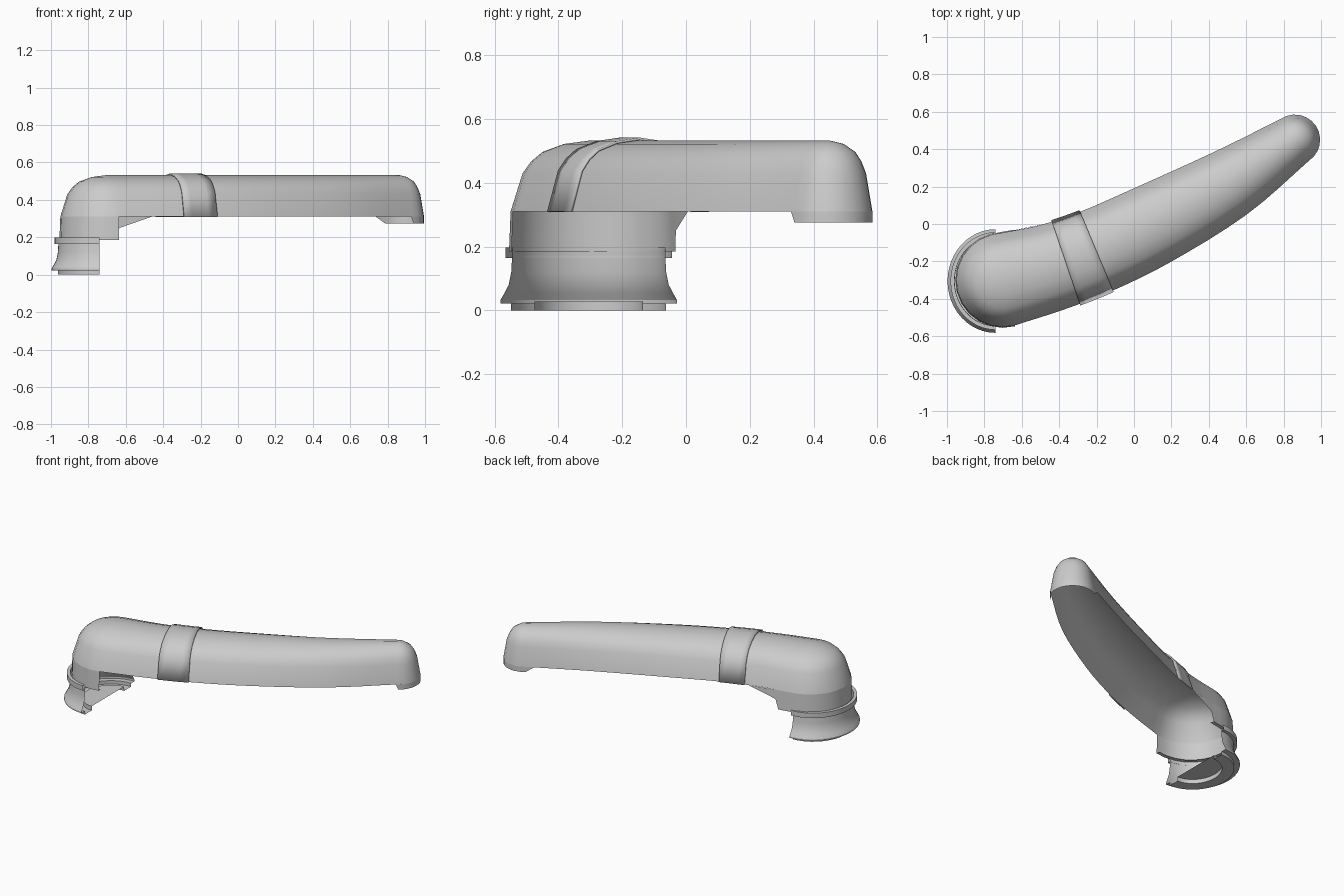
import bpy, bmesh
from math import sin, cos, pi, radians
from mathutils import Vector

if "Cube" in bpy.data.objects:
    bpy.data.objects.remove(bpy.data.objects["Cube"])

# Plan spine: x, y, half width
SPINE = [Vector(p) for p in [(-.70, -.30, .25), (-.45, -.235, .235), (-.20, -.145, .228),
                             (.10, -.005, .22), (.50, .21, .19), (.86, .45, .135)]]
PTS = [2 * SPINE[0] - SPINE[1]] + SPINE + [2 * SPINE[-1] - SPINE[-2]]
# Cross-section: width scale, height
SECTION = [(1, .31), (.85, .43), (.74, .468), (.6, .497), (.33, .522), (0, .533)]
LAST = len(SPINE) - 1


def spine(t):
    """Smooth spine point and its plan tangent."""
    i = min(int(t), LAST - 1)
    u = t - i
    a, b, c, d = PTS[i:i + 4]
    k1, k2, k3 = c - a, 2 * a - 5 * b + 4 * c - d, 3 * b - a - 3 * c + d
    p = b + .5 * (k1 * u + k2 * u * u + k3 * u ** 3)
    g = .5 * (k1 + 2 * k2 * u + 3 * k3 * u * u)
    return p, Vector((g.x, g.y)).normalized()


def edge(t, angle, s, z):
    """Outline point: angle from the spine direction, s scales the width."""
    p, g = spine(t)
    r = p.z * s
    c, n = cos(radians(angle)), sin(radians(angle))
    return (p.x + r * (g.x * c - g.y * n), p.y + r * (g.y * c + g.x * n), z)


def grid(name, rows, closed=False, thick=0):
    bm = bmesh.new()
    vs = [[bm.verts.new(p) for p in row] for row in rows]
    n = len(rows[0])
    for a, b in zip(vs, vs[1:]):
        for i in range(n if closed else n - 1):
            j = (i + 1) % n
            bm.faces.new((a[i], a[j], b[j], b[i]))
    bmesh.ops.remove_doubles(bm, verts=bm.verts, dist=1e-5)
    bmesh.ops.recalc_face_normals(bm, faces=bm.faces)
    me = bpy.data.meshes.new(name)
    bm.to_mesh(me)
    bm.free()
    ob = bpy.data.objects.new(name, me)
    bpy.context.collection.objects.link(ob)
    if thick:
        m = ob.modifiers.new("thickness", 'SOLIDIFY')
        m.thickness = thick
    bpy.context.view_layer.objects.active = ob
    ob.select_set(True)
    bpy.ops.object.shade_smooth_by_angle(angle=radians(28))
    ob.select_set(False)
    return ob


# Arm: hollow shell, open underneath
side = [i * LAST / 20 for i in range(21)]
tip_arc = [(LAST, a) for a in range(-75, 90, 15)]
base_arc = [(0, a) for a in range(105, 270, 15)]
loop = [(t, -90) for t in side] + tip_arc + [(t, 90) for t in side[::-1]] + base_arc
grid("arm_shell", [[edge(t, a, s, z) for t, a in loop] for s, z in SECTION], closed=True)

# Skirt hanging from the rounded tip
tip = [(LAST - .03, -90, .31), (LAST, -88, .275)] + [(t, a, .275) for t, a in tip_arc]
tip += [(LAST, 90, .275), (LAST - .12, 90, .31)]
grid("tip_skirt", [[edge(t, a, 1, .31) for t, a, z in tip],
                   [edge(t, a, 1, z) for t, a, z in tip]])

# Neck wall round the base end, with a sloping tail at the back and an inner lip
neck = [(1.25, 90, .31), (.5, 90, .25), (.42, 90, .185), (.2, 90, .185), (0, 90, .185)]
neck += [(t, a, .185) for t, a in base_arc] + [(0, 270, .185)]
grid("neck_wall", [[edge(t, a, 1, .31) for t, a, z in neck],
                   [edge(t, a, 1 + .16 * (.31 - z), z) for t, a, z in neck]])
lip = neck[2:]
grid("neck_lip", [[edge(t, a, s, z) for t, a, z in lip] for s, z in
                  [(1.02, .185), (1.02, .177), (.92, .177), (.92, .185)]])

# Strap across the arm
strap_t = [1.35 + .65 * i / 4 for i in range(5)]
arch = [(-90, s, z) for s, z in SECTION] + [(90, s, z) for s, z in SECTION[-2::-1]]
grid("strap", [[edge(t, a, s * 1.04, z + (.009 if z > .4 else 0)) for a, s, z in arch]
               for t in strap_t], thick=.008)


def half_turn(name, profile, closed=False):
    """Half revolve about the collar axis, cut off flat at x = -0.74."""
    rows = []
    for i in range(25):
        a = pi * i / 24
        rows.append([(-.74 - sin(a) * max(r - .02, 0), -.305 + cos(a) * r, z)
                     for r, z in profile])
    return grid(name, rows, closed=closed)


# Flared half collar with foot ring and floor plate
half_turn("collar", [(.277, .022), (.277, .032), (.264, .055), (.251, .08),
                     (.243, .12), (.239, .19)])
half_turn("foot_ring", [(.277, .022), (.243, .022), (.243, 0), (.17, 0), (.17, .028), (0, .028)])
half_turn("collar_rib", [(.24, .165), (.261, .165), (.261, .198), (.24, .198)], closed=True)
